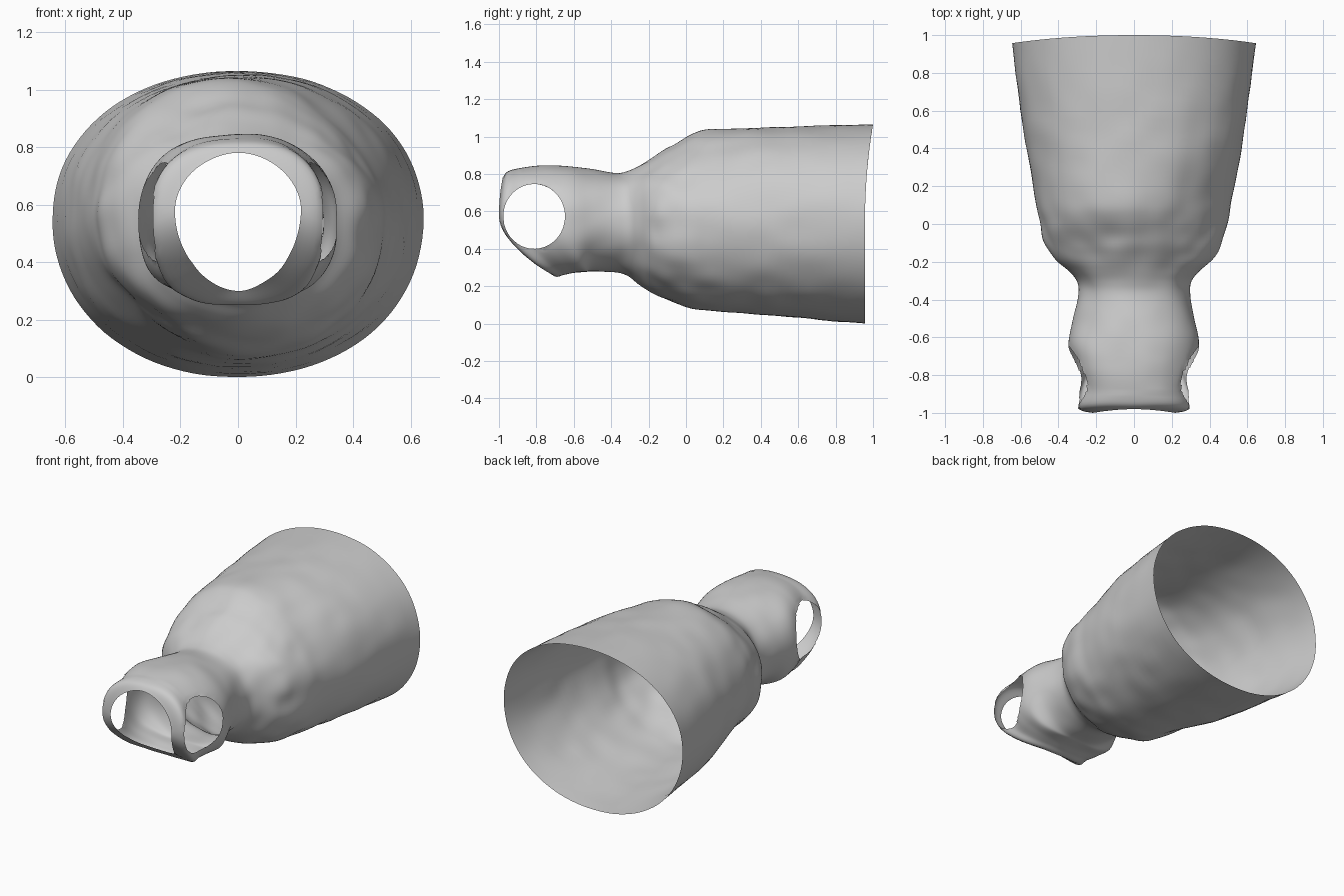
import bpy, bmesh
from math import sin, cos, pi, hypot, exp
from mathutils import Vector, noise

if "Cube" in bpy.data.objects:
    bpy.data.objects.remove(bpy.data.objects["Cube"])

N, STEPS = 112, 6
# slanted neck rings: y bottom, y side, y top, half width, z bottom, z top, roundness top, bottom
NECK = [
    (-.75, -1.0, -.98, .22, .30, .78, 1.9, 1.9),
    (-.70, -.975, -.95, .295, .252, .815, 2.4, 2.8),
    (-.65, -.87, -.87, .295, .262, .835, 2.4, 3.1),
    (-.60, -.75, -.76, .325, .272, .845, 2.4, 3.1),
    (-.54, -.63, -.64, .345, .275, .843, 2.3, 2.9),
]
# upright body rings: y, half width, z bottom, z top
BODY = [
    (-.50, .32, .277, .825),
    (-.38, .295, .275, .808),
    (-.31, .30, .255, .818),
    (-.25, .35, .21, .84),
    (-.18, .425, .165, .88),
    (-.08, .48, .115, .945),
    (.03, .505, .08, 1.01),
    (.14, .522, .07, 1.042),
    (.35, .56, .052, 1.045),
    (.60, .60, .03, 1.054),
    (.957, .645, 0, 1.065),
]
RINGS = NECK + [(y, y, y + max(0, y - .6) * .12, w, zb, zt, 2.1, 2.1) for y, w, zb, zt in BODY]
HOLE_Y, HOLE_Z, HOLE_RY, HOLE_RZ = -.812, .573, .165, .173


def spline(rings):
    """Smoothly interpolated rings along the tube."""
    out = []
    for i in range(len(rings) - 1):
        p = [rings[max(0, min(len(rings) - 1, i + k))] for k in (-1, 0, 1, 2)]
        for s in range(STEPS):
            t = s / STEPS
            out.append([.5 * (2*b + (c-a)*t + (2*a-5*b+4*c-d)*t*t + (3*b-a-3*c+d)*t**3)
                        for a, b, c, d in zip(*p)])
    return out + [rings[-1]]


def ring_point(r, a):
    yb, ys, yt, hw, zb, zt, nt, nb = r
    zs = .55 + .15 * max(0, -.8 - ys)
    c, s = cos(a), sin(a)
    n = nt if s > 0 else nb
    px = abs(c) ** (2 / n) * (1 if c > 0 else -1)
    pz = abs(s) ** (2 / n) * (1 if s > 0 else -1)
    y = ys + ((yt if s > 0 else yb) - ys) * pz * pz
    z = zs + ((zt - zs) if s > 0 else (zs - zb)) * pz
    # soft cloth wrinkles, strongest around the shoulder
    v = Vector((hw * px, y, z))
    amp = .006 + .012 * max(0, 1 - abs(y + .1) / .28)
    if y > .85 or y < -.9:
        amp *= .3
    d = amp * noise.noise(v * 7)
    # slack, flattened cloth on the upper right and lower left of the shoulder
    d -= .045 * max(0, c * s * 2) ** 1.5 * exp(-((y - .08) / .2) ** 2)
    return v + Vector((px, 0, pz)) * d


# lofted open tube: wide body, waist and neck
bm = bmesh.new()
loops = [[bm.verts.new(ring_point(r, 2 * pi * k / N)) for k in range(N)] for r in spline(RINGS)]
for la, lb in zip(loops, loops[1:]):
    for k in range(N):
        m = (k + 1) % N
        bm.faces.new((la[k], la[m], lb[m], lb[k]))


# oval side openings behind the narrow front straps
def hole_dist(co):
    return hypot((co.y - HOLE_Y) / HOLE_RY, (co.z - HOLE_Z) / HOLE_RZ)


cut = {f for f in bm.faces
       if abs(f.calc_center_median().x) > .17 and hole_dist(f.calc_center_median()) < 1}
front = set(loops[0])
rim = {v for f in cut for v in f.verts
       if v not in front and any(g not in cut for g in v.link_faces)}
bmesh.ops.delete(bm, geom=list(cut), context='FACES')
for v in rim:
    d = hole_dist(v.co)
    v.co.y = HOLE_Y + (v.co.y - HOLE_Y) / d
    v.co.z = HOLE_Z + (v.co.z - HOLE_Z) / d

bmesh.ops.recalc_face_normals(bm, faces=bm.faces)
mesh = bpy.data.meshes.new("garment_shell")
bm.to_mesh(mesh)
bm.free()
shell = bpy.data.objects.new("garment_shell", mesh)
bpy.context.collection.objects.link(shell)
bpy.context.view_layer.objects.active = shell
shell.select_set(True)
bpy.ops.object.shade_smooth_by_angle(angle=.6)
